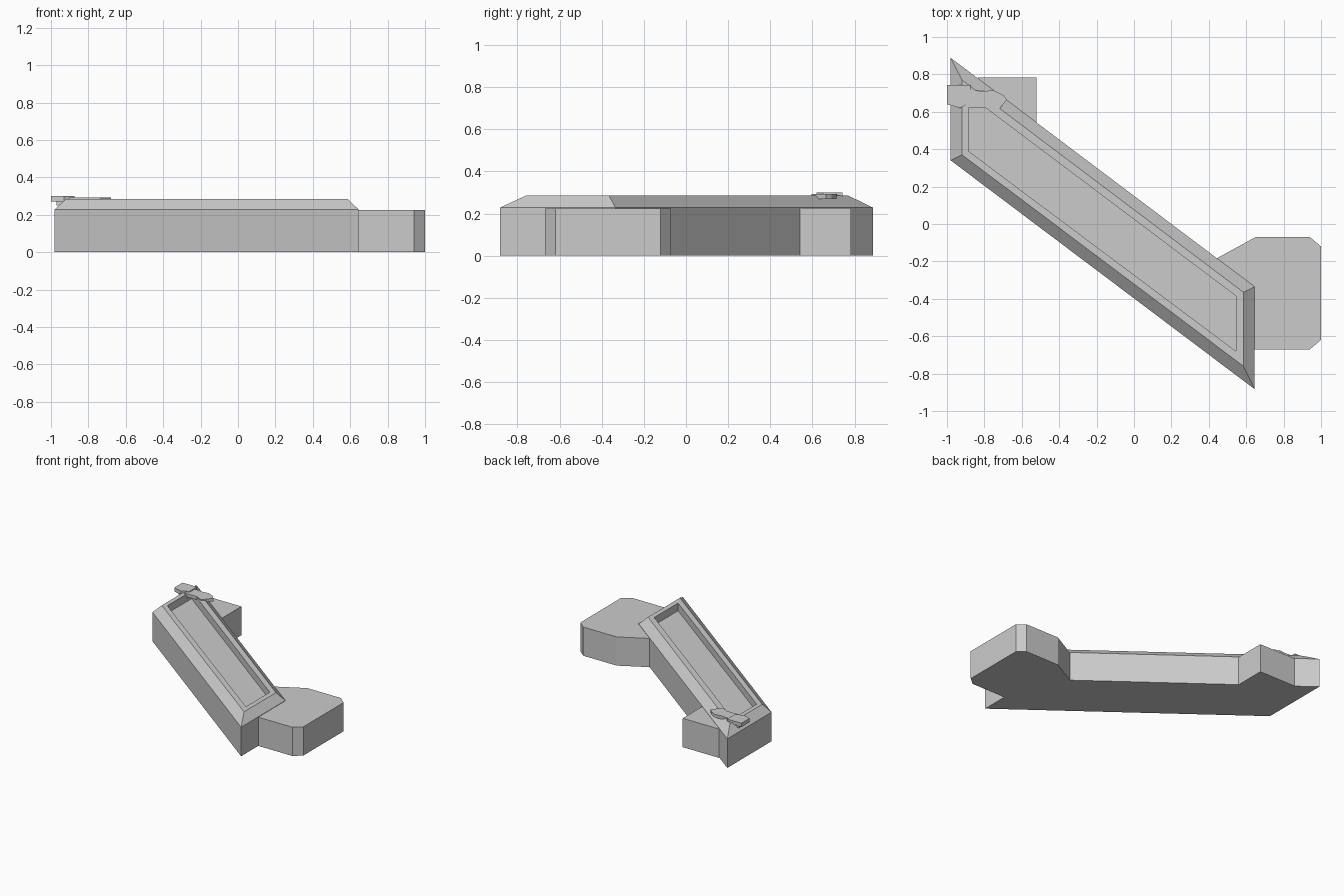
import bpy, bmesh

if "Cube" in bpy.data.objects:
    bpy.data.objects.remove(bpy.data.objects["Cube"])


def loft(name, rings):
    """Closed solid through a sequence of rings, each (xy outline, z)."""
    bm = bmesh.new()
    loops = [[bm.verts.new((x, y, z)) for x, y in pts] for pts, z in rings]
    bm.faces.new(loops[0][::-1])
    bm.faces.new(loops[-1])
    for a, b in zip(loops, loops[1:]):
        n = len(a)
        for i in range(n):
            j = (i + 1) % n
            bm.faces.new((a[i], a[j], b[j], b[i]))
    bmesh.ops.recalc_face_normals(bm, faces=bm.faces)
    mesh = bpy.data.meshes.new(name)
    bm.to_mesh(mesh)
    bm.free()
    ob = bpy.data.objects.new(name, mesh)
    bpy.context.collection.objects.link(ob)
    return ob


def prism(name, pts, z0, z1):
    return loft(name, [(pts, z0), (pts, z1)])


def slanted(x0, x1, low0, low1, up0, up1):
    """Diagonal outline with two straight ends parallel to y."""
    return [(x0, low0), (x1, low1), (x1, up1), (x0, up0)]


# Long diagonal basin: chamfered rim around a sunken floor
outer = slanted(-0.98, 0.645, 0.34, -0.883, 0.888, -0.335)
rim = slanted(-0.92, 0.585, 0.37, -0.76, 0.77, -0.365)
inner = slanted(-0.885, 0.545, 0.39, -0.68, 0.69, -0.385)
loft("basin", [(outer, 0), (outer, 0.228), (rim, 0.285),
               (inner, 0.285), (inner, 0.225)])

# Side block with clipped corners on the right
prism("right_platform", [(0.3, -0.5), (0.6, -0.67), (0.94, -0.67), (1.0, -0.62),
                         (1.0, -0.12), (0.94, -0.07), (0.65, -0.07),
                         (0.44, -0.185)], 0, 0.225)

# Square block behind the left end
prism("rear_block", [(-0.83, 0.774), (-0.6, 0.5), (-0.52, 0.45),
                     (-0.52, 0.783), (-0.835, 0.783)], 0, 0.226)

# Spout lying across the rear corner: broad plate and raised head
plate = [(-0.9, 0.62), (-0.79, 0.62), (-0.735, 0.595), (-0.68, 0.665),
         (-0.70, 0.69), (-0.75, 0.715), (-0.81, 0.71), (-0.9, 0.72)]
prism("spout_plate", plate, 0.268, 0.293)
head_low = [(-0.97, 0.65), (-0.88, 0.63), (-0.88, 0.73), (-0.97, 0.73)]
head = [(-1.0, 0.64), (-0.93, 0.62), (-0.875, 0.65), (-0.875, 0.742), (-1.0, 0.742)]
prism("spout_neck", head_low, 0.25, 0.275)
prism("spout_head", head, 0.27, 0.3)
